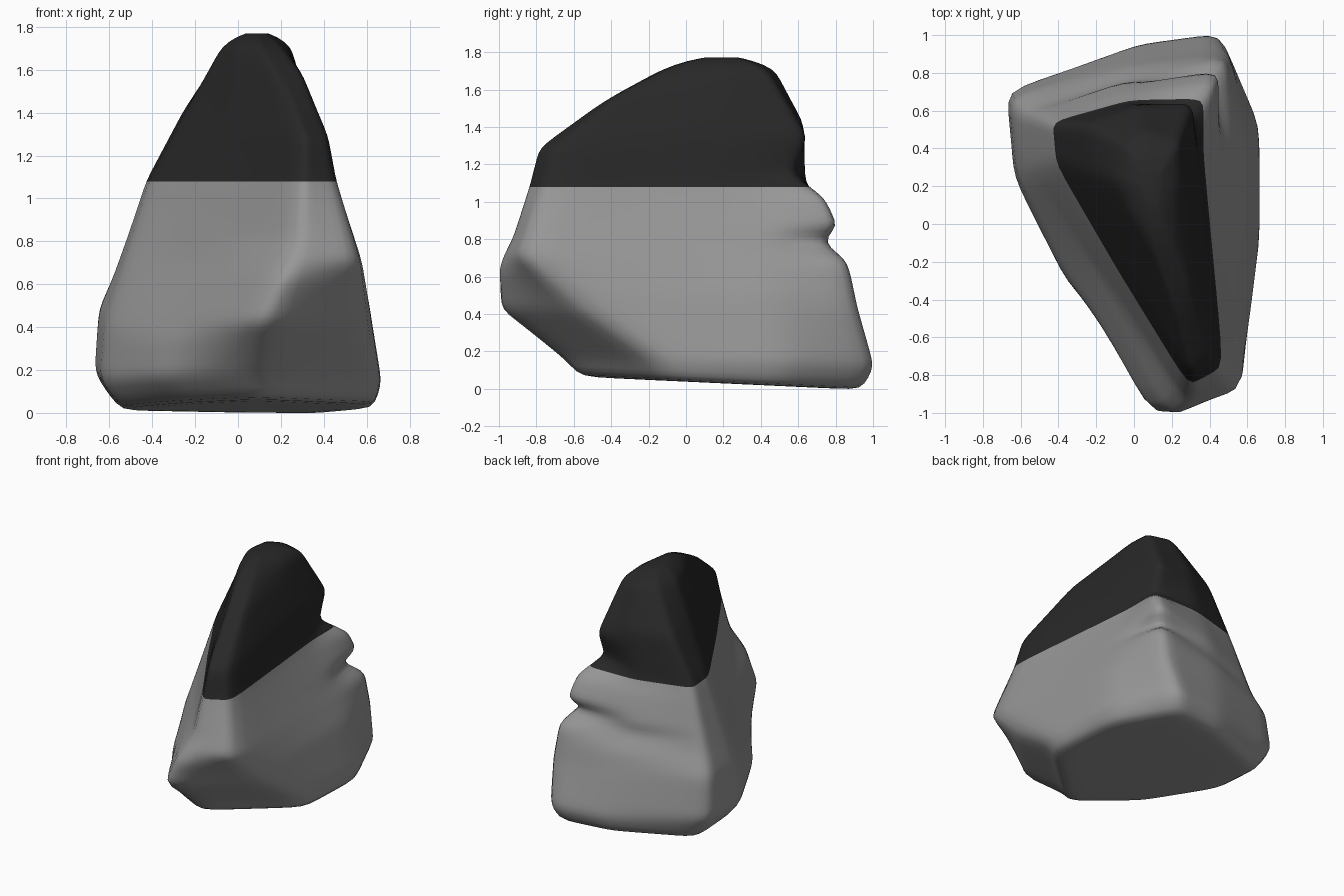
import bpy
import bmesh
from mathutils import Vector

default_cube = bpy.data.objects.get("Cube")
if default_cube:
    bpy.data.objects.remove(default_cube, do_unlink=True)

COLOUR_HEIGHT = 1.08
LEVELS = 56
STEPS_PER_SIDE = 8
LOW, HIGH = 0.03, 1.7


def make_material(name, value):
    material = bpy.data.materials.new(name)
    material.use_nodes = True
    colour = (value, value, value, 1)
    material.diffuse_color = colour
    material.node_tree.nodes["Principled BSDF"].inputs["Base Color"].default_value = colour
    return material


# Ridge lines that run up the rock, each from base to crown
front_left = [(.64, -.1, LOW), (.67, -.15, .13), (.63, -.52, .4), (.59, -.88, .7),
              (.47, -.75, 1.08), (.43, -.7, 1.28), (.3, -.34, 1.58), (.2, -.1, HIGH)]
left_side = [(.63, .5, LOW), (.67, .53, .15), (.6, .44, .5), (.36, .38, 1.08),
             (.34, .3, 1.35), (.25, .22, HIGH)]
back_left = [(.4, .95, LOW), (.45, 1.02, .14), (.5, .93, .42), (.49, .88, .68),
             (.37, .73, .78), (.46, .83, .86), (.43, .75, 1.02), (.3, .57, 1.13),
             (.31, .65, 1.34), (.24, .43, HIGH)]
back_middle = [(0, .9, LOW), (.02, .96, .14), (-.05, .83, .58), (-.06, .74, .71),
               (-.06, .76, .78), (-.04, .7, .98), (-.02, .65, 1.08), (.03, .63, 1.42),
               (.07, .48, HIGH)]
back_right = [(-.55, .67, LOW), (-.68, .71, .2), (-.66, .67, .48), (-.59, .61, .63),
              (-.52, .58, .82), (-.43, .54, 1.08), (-.26, .53, 1.4), (-.05, .42, HIGH)]
right_shoulder = [(-.54, .26, LOW), (-.64, .25, .15), (-.62, .25, .4),
                  (-.41, .32, 1.08), (-.08, .23, HIGH)]
right_side = [(-.27, -.24, LOW), (-.36, -.31, .15), (-.34, -.3, .33),
              (-.19, -.25, .7), (-.08, -.25, 1.08), (-.01, .04, HIGH)]
front_nose = [(.1, -.6, LOW), (.08, -.68, .12), (.1, -1.04, .42), (.19, -1.04, .62),
              (.27, -.94, .8), (.29, -.85, 1.08), (.3, -.8, 1.28), (.21, -.46, 1.52),
              (.1, -.13, HIGH)]
RIDGES = [front_left, left_side, back_left, back_middle,
          back_right, right_shoulder, right_side, front_nose]


def point_at(ridge, height):
    """Point where a ridge crosses a given height."""
    for start, end in zip(ridge, ridge[1:]):
        if height <= end[2] + 1e-6:
            amount = (height - start[2]) / (end[2] - start[2])
            return Vector(start).lerp(Vector(end), amount)
    return Vector(ridge[-1])


def outline(height):
    """Closed outline of the rock at one height."""
    corners = [point_at(ridge, height) for ridge in RIDGES]
    points = []
    for i, corner in enumerate(corners):
        following = corners[(i + 1) % len(corners)]
        points += [corner.lerp(following, s / STEPS_PER_SIDE) for s in range(STEPS_PER_SIDE)]
    return points


def shrunk(points, factor, rise):
    """Smaller copy of an outline, used to close the ends."""
    centre = sum(points, Vector()) / len(points)
    return [centre.lerp(p, factor) + Vector((0, 0, rise)) for p in points]


# Stack the outlines and close them at the base and crown
rings = [outline(LOW + (HIGH - LOW) * i / LEVELS) for i in range(LEVELS + 1)]
base, crown = rings[0], rings[-1]
rings = [shrunk(base, f, 0) for f in (.2, .4, .6, .8, .92)] + rings
rings += [shrunk(crown, f, .07 * (1 - f * f)) for f in (.8, .6, .4, .2)]

bm = bmesh.new()
loops = [[bm.verts.new(p) for p in ring] for ring in rings]
for lower, upper in zip(loops, loops[1:]):
    for i in range(len(lower)):
        j = (i + 1) % len(lower)
        bm.faces.new((lower[i], lower[j], upper[j], upper[i]))
bm.faces.new(list(reversed(loops[0])))
bm.faces.new(loops[-1])
bmesh.ops.recalc_face_normals(bm, faces=bm.faces[:])

# Wear the edges down and tilt the underside
for _ in range(4):
    bmesh.ops.smooth_vert(bm, verts=bm.verts[:], factor=.5,
                          use_axis_x=True, use_axis_y=True, use_axis_z=True)
for v in bm.verts:
    v.co.z -= .05 * v.co.y * max(0, 1 - v.co.z / .4)

# Rest the rock on the ground, centred
lowest = Vector([min(v.co[a] for v in bm.verts) for a in range(3)])
highest = Vector([max(v.co[a] for v in bm.verts) for a in range(3)])
middle = (lowest + highest) / 2
middle.z = lowest.z
bmesh.ops.translate(bm, verts=bm.verts[:], vec=-middle)

# Cut a clean line between the pale body and the dark cap
bmesh.ops.bisect_plane(bm, geom=bm.verts[:] + bm.edges[:] + bm.faces[:],
                       plane_co=(0, 0, COLOUR_HEIGHT), plane_no=(0, 0, 1))
for face in bm.faces:
    face.smooth = True
    face.material_index = int(face.calc_center_median().z > COLOUR_HEIGHT)

mesh = bpy.data.meshes.new("rock")
bm.to_mesh(mesh)
bm.free()
mesh.materials.append(make_material("stone grey", .31))
mesh.materials.append(make_material("dark stone", .021))
rock = bpy.data.objects.new("rock", mesh)
bpy.context.collection.objects.link(rock)
